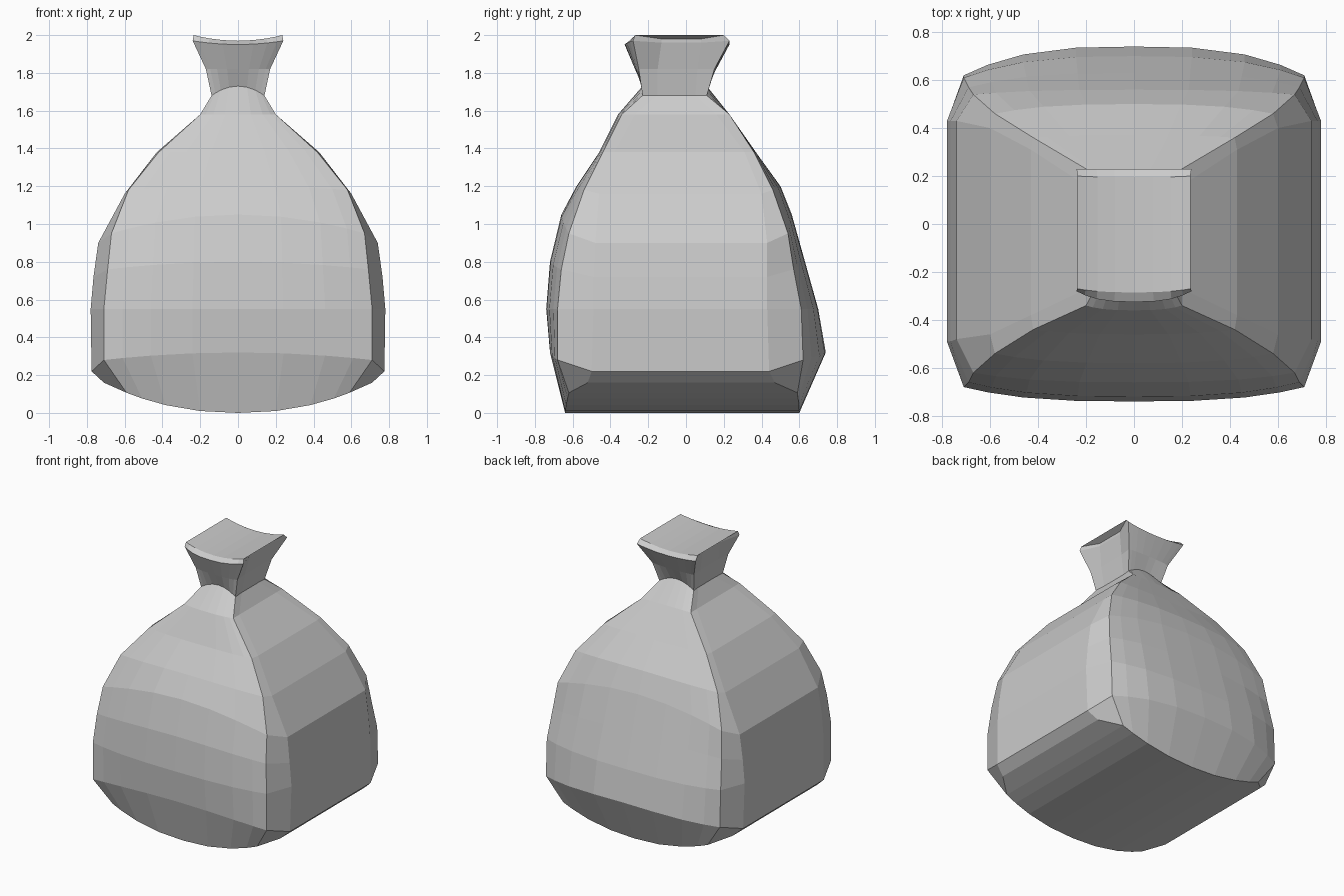
import bpy, bmesh

# Cross-sections from base to rim, half of the sack (x >= 0):
# z front, z corner, z side | side x, corner x | front y, front corner y, front side y | back y, back corner y, back side y
SECTIONS = [
    (0.32, 0.28, 0.22, 0.775, 0.71, -0.72, -0.68, -0.50, 0.74, 0.62, 0.44),
    (0.55, 0.55, 0.55, 0.78, 0.71, -0.74, -0.68, -0.49, 0.70, 0.61, 0.43),
    (0.80, 0.76, 0.72, 0.765, 0.69, -0.72, -0.66, -0.49, 0.63, 0.57, 0.43),
    (1.05, 0.95, 0.90, 0.74, 0.67, -0.66, -0.62, -0.48, 0.56, 0.54, 0.43),
    (1.20, 1.18, 1.16, 0.60, 0.58, -0.58, -0.54, -0.46, 0.50, 0.46, 0.40),
    (1.38, 1.38, 1.38, 0.43, 0.42, -0.46, -0.44, -0.38, 0.37, 0.36, 0.31),
    (1.58, 1.58, 1.58, 0.20, 0.20, -0.36, -0.34, -0.27, 0.23, 0.23, 0.16),
    (1.73, 1.68, 1.68, 0.135, 0.14, -0.23, -0.23, -0.15, 0.11, 0.11, 0.05),
    (1.82, 1.82, 1.82, 0.16, 0.17, -0.27, -0.25, -0.15, 0.16, 0.15, 0.06),
    (1.95, 1.97, 1.96, 0.19, 0.24, -0.325, -0.28, -0.13, 0.23, 0.23, 0.08),
    (1.97, 2.00, 1.98, 0.19, 0.235, -0.285, -0.27, -0.13, 0.195, 0.20, 0.08),
]
FRACTIONS = (0, 0.34, 0.65, 0.86, 1)


def half_ring(zf, zc, zs, w, cx, yf, ycf, ysf, yb, ycb, ysb):
    """Front centre -> front corner -> side -> back corner -> back centre."""
    def run(y0, y1):
        return [(cx * t, y0 + (y1 - y0) * t ** 3, zf + (zc - zf) * t * t)
                for t in FRACTIONS]
    return (run(yf, ycf) + [(w, ysf, zs), (w, ysb, zs)] + run(yb, ycb)[::-1])


# Belly-shaped underside, curved across x and straight along y
base = half_ring(0, 0, 0, 0.71, 0.59, -0.64, -0.62, -0.52, 0.60, 0.59, 0.47)
base = [(x, y, 0.16 * (x / 0.71) ** 2.2) for x, y, z in base]
rings = [base] + [half_ring(*s) for s in SECTIONS]

bm = bmesh.new()
loops = [[bm.verts.new(p) for p in ring] for ring in rings]
n = len(base)

# Walls of the bag and gathered neck
for low, high in zip(loops, loops[1:]):
    for i in range(n - 1):
        bm.faces.new((low[i], low[i + 1], high[i + 1], high[i]))

# Underside and closed top, as strips running front to back
for i in range(n // 2 - 1):
    j = n - 1 - i
    b, t = loops[0], loops[-1]
    bm.faces.new((b[j], b[j - 1], b[i + 1], b[i]))
    bm.faces.new((t[i], t[i + 1], t[j - 1], t[j]))

mesh = bpy.data.meshes.new("sack")
bm.to_mesh(mesh)
bm.free()
sack = bpy.data.objects.new("sack", mesh)
bpy.context.collection.objects.link(sack)

# Mirror the half across x
mirror = sack.modifiers.new("mirror", 'MIRROR')
mirror.use_clip = True
